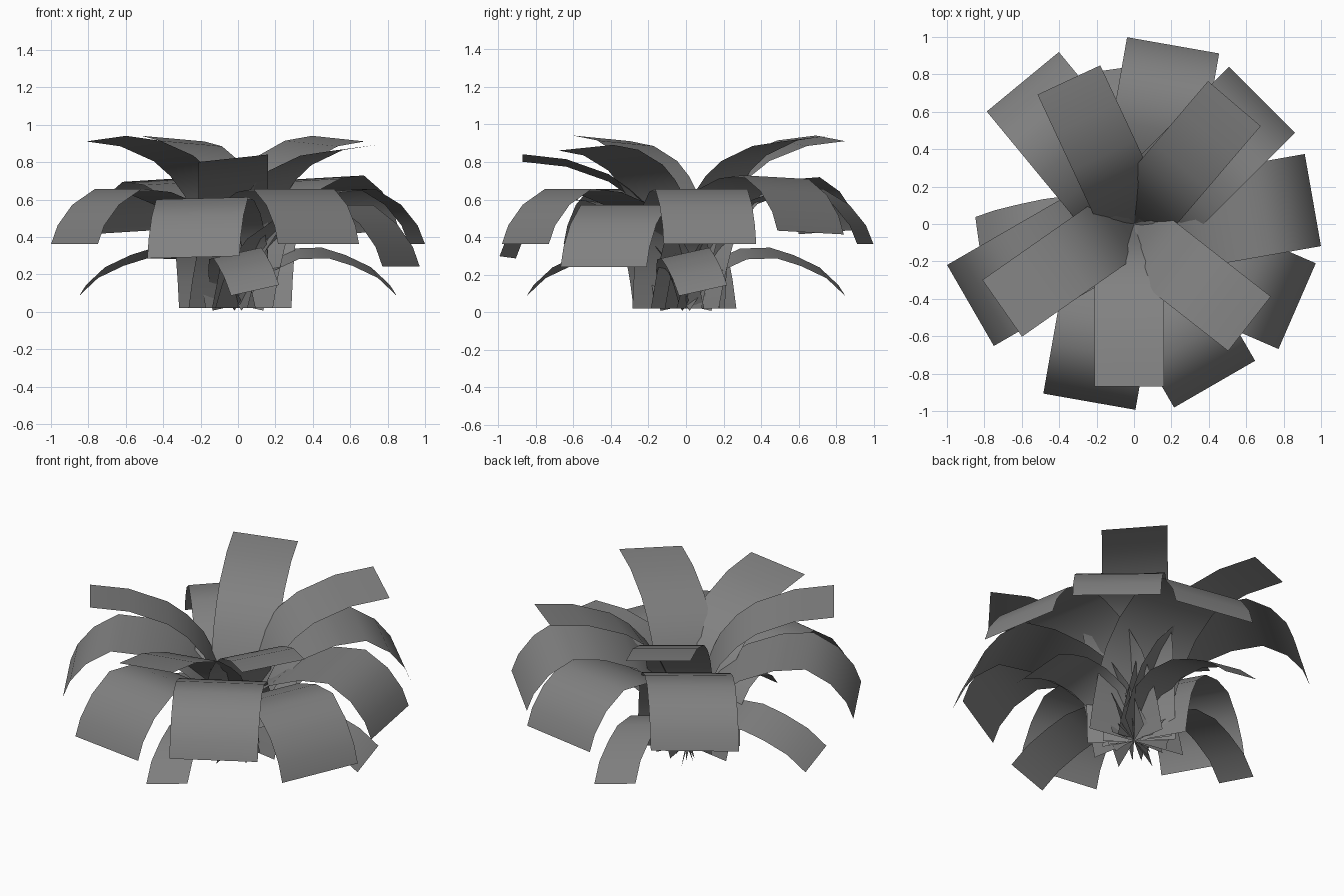
import bpy
from math import radians, cos, sin

if "Cube" in bpy.data.objects:
    bpy.data.objects.remove(bpy.data.objects["Cube"])

# Side profiles of the three leaf kinds: (distance from centre, height)
BROAD = [(0, .02), (.04, .17), (.095, .32), (.185, .455), (.33, .57), (.52, .64),
         (.70, .657), (.84, .572), (.93, .462), (.97, .362)]
UPPER = [(0, .02), (.05, .23), (.11, .45), (.195, .63), (.29, .74), (.40, .82),
         (.62, .90), (.845, .926)]
LOWER = [(0, .035), (.07, .15), (.17, .25), (.30, .31), (.46, .315),
         (.59, .275), (.73, .21), (.835, .115)]

# One mid grey for all leaves
grey = bpy.data.materials.new("leaf_grey")
grey.diffuse_color = (.22, .22, .22, 1)
grey.use_nodes = True
grey.node_tree.nodes["Principled BSDF"].inputs["Base Color"].default_value = grey.diffuse_color


def leaf(name, profile, width, azimuth, reach, shift=0, lift=0, roll=0, droop=0, lean=0):
    """Curved ribbon leaf; roll raises its anticlockwise edge, droop lowers the tip,
    lean tilts the whole leaf sideways."""
    a = radians(azimuth)
    scale = reach / profile[-1][0]
    verts, faces = [], []
    for i, (r, z) in enumerate(profile):
        grow = min(1, i / 4)
        sag = droop * max(0, (r - .7) / .27)
        for side in (-1, 0, 1):
            across = side * width / 2
            s = shift + across - lean * (z - profile[-1][1])
            u = r * scale
            verts.append((u * cos(a) - s * sin(a), u * sin(a) + s * cos(a),
                          z + grow * (lift + side * roll) - sag + lean * across))
    for i in range(len(profile) - 1):
        for j in (0, 1):
            k = 3 * i + j
            faces.append((k, k + 3, k + 4, k + 1))
    mesh = bpy.data.meshes.new(name)
    mesh.from_pydata(verts, [], faces)
    for p in mesh.polygons:
        p.use_smooth = True
    mesh.materials.append(grey)
    obj = bpy.data.objects.new(name, mesh)
    bpy.context.collection.objects.link(obj)


# Broad drooping leaves: azimuth, reach, sideways shift, lift, roll, droop
for i, v in enumerate([(80, .977, -.04), (45, .953, -.014, .062, -.01),
                       (10, .964, -.04), (-23.5, .975, -.055, -.086, 0, .035),
                       (-60, .957, -.055), (-100, .977, -.07, -.05, .006, .02),
                       (210, .975, -.06), (129.5, .965, -.025, .05, -.012, -.015)]):
    leaf(f"broad_leaf_{i + 1}", BROAD, .5, *v)

# Upper rising leaves
for i, v in enumerate([(115, .845, -.01, 0, .015), (49.5, .838, .01, 0, .015),
                       (-38, .815, -.04, -.05, .015), (-90, .87, -.025, -.105, .02),
                       (215, .836, -.035, 0, .015)]):
    leaf(f"upper_leaf_{i + 1}", UPPER, .37, *v)

# Narrow low leaves
for i in range(4):
    leaf(f"low_leaf_{i + 1}", LOWER, .26, 8 + 90 * i, .835, -.025, lean=.22)
